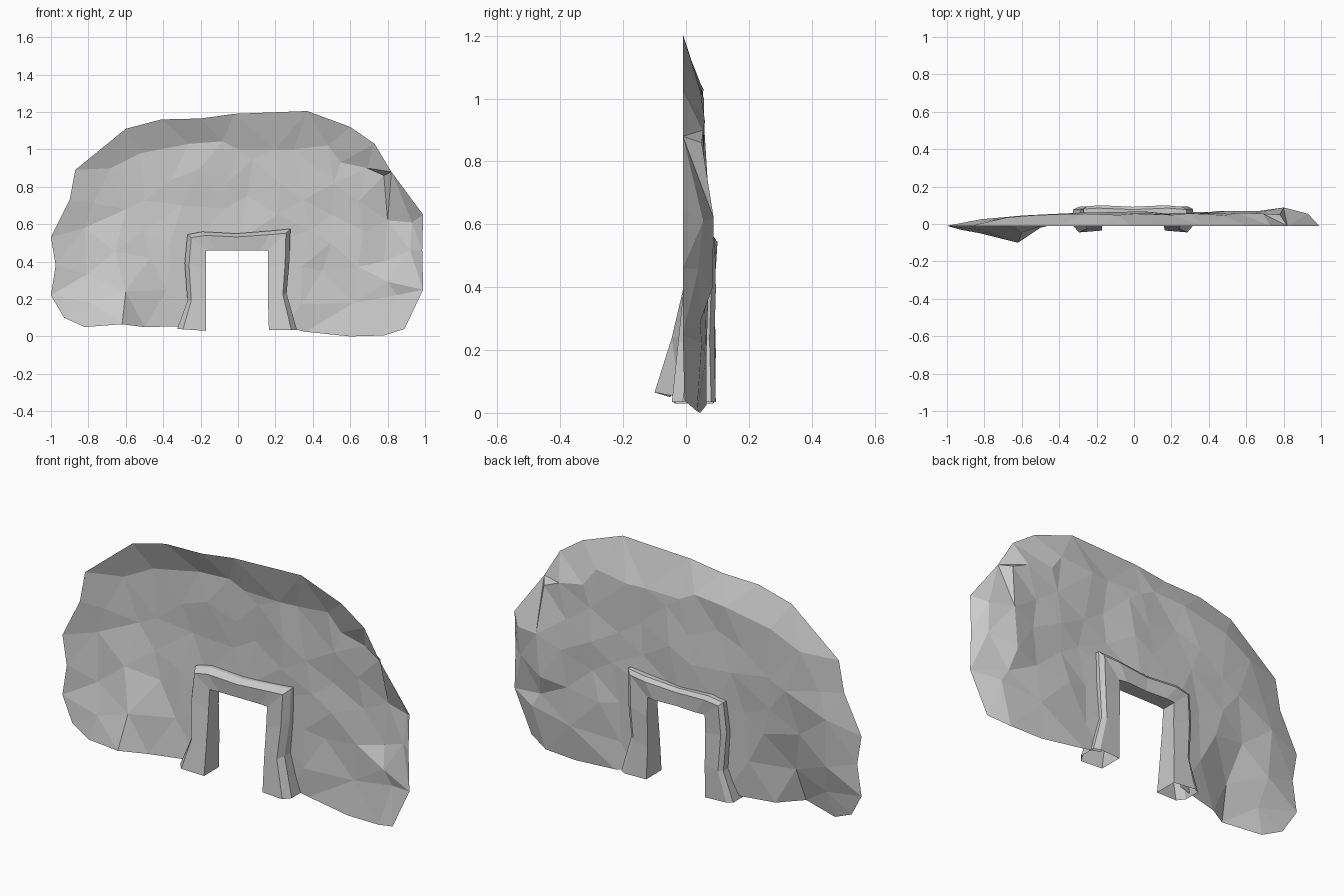
import bpy, bmesh, random
from mathutils import Vector
from mathutils.geometry import delaunay_2d_cdt, intersect_point_line

random.seed(7)


def finish(name, bm):
    bmesh.ops.recalc_face_normals(bm, faces=bm.faces)
    me = bpy.data.meshes.new(name)
    bm.to_mesh(me)
    bm.free()
    ob = bpy.data.objects.new(name, me)
    bpy.context.collection.objects.link(ob)
    return ob


# Rock wall outline: the upper rim lies flat at one depth
EDGE = -0.01
upper_rim = [(0.99, 0.25), (0.985, 0.46), (0.99, 0.65), (0.82, 0.88), (0.73, 1.03),
             (0.6, 1.12), (0.37, 1.205), (-0.02, 1.19), (-0.2, 1.165), (-0.41, 1.16),
             (-0.6, 1.11), (-0.87, 0.89), (-0.9, 0.73), (-1.0, 0.53), (-0.975, 0.38),
             (-1.0, 0.22)]
# Lower edge and doorway notch (x, z, depth)
lower_rim = [(-0.93, 0.1, -0.03), (-0.82, 0.05, -0.05), (-0.62, 0.065, -0.1),
             (-0.5, 0.05, -0.02), (-0.25, 0.055, 0.04), (-0.22, 0.3, 0.05),
             (-0.22, 0.51, 0.06), (0, 0.51, 0.06), (0.22, 0.51, 0.06), (0.22, 0.3, 0.06),
             (0.25, 0.05, 0.06), (0.36, 0.025, 0.065), (0.6, 0.0, 0.045),
             (0.78, 0.005, 0.035), (0.89, 0.04, -0.005)]
# Main bulges of the rock face (x, z, depth)
bulges = [(-0.68, 0.9, 0.035), (-0.52, 0.98, 0.048), (-0.26, 1.03, 0.055), (0.0, 1.0, 0.055),
          (0.3, 1.0, 0.057), (0.55, 0.93, 0.06), (0.69, 0.9, 0.055), (0.78, 0.86, 0.05),
          (0.93, 0.61, 0.055), (0.92, 0.46, 0.04), (0.8, 0.62, 0.088), (0.78, 0.4, 0.085),
          (0.85, 0.22, 0.05), (0.5, 0.65, 0.07), (0.45, 0.35, 0.07), (0.62, 0.18, 0.065),
          (0.05, 0.75, 0.068), (-0.3, 0.7, 0.06), (-0.6, 0.68, 0.045), (-0.82, 0.58, 0.025),
          (-0.81, 0.33, 0.01), (-0.6, 0.24, -0.045), (-0.47, 0.42, 0.035),
          (-0.38, 0.25, 0.03)]
outline = [(x, z, EDGE) for x, z in upper_rim] + lower_rim
keys = outline + bulges


def depth(x, z):
    total = weight = 0.0
    for kx, kz, ky in keys:
        w = 1 / ((x - kx) ** 2 + (z - kz) ** 2 + 1e-6) ** 1.5
        total += w * ky
        weight += w
    return total / weight


def rim_distance(p):
    best = 9.0
    for i, a in enumerate(outline):
        a, b = Vector(a[:2]), Vector(outline[i - 1][:2])
        q, t = intersect_point_line(p, a, b)
        q = a.lerp(b, min(1, max(0, t)))
        best = min(best, (p - Vector((q.x, q.y))).length)
    return best


# Scatter smaller facets between the main bulges
points = list(keys)
for i in range(14):
    for j in range(6):
        p = Vector((-0.95 + 0.146 * i + random.uniform(-0.03, 0.03),
                    0.12 + 0.18 * j + (i % 2) * 0.08 + random.uniform(-0.03, 0.03)))
        gap = min((p - Vector(k[:2])).length for k in points)
        if gap > 0.085 and rim_distance(p) > 0.1:
            points.append((p.x, p.y, depth(*p) + random.uniform(-0.008, 0.01)))

# Triangulate the wall sheet
vs, _, fs, origin, _, _ = delaunay_2d_cdt(
    [Vector(p[:2]) for p in points], [], [list(range(len(outline)))], 1, 1e-5)
bm = bmesh.new()
verts = [bm.verts.new((v.x, points[o[0]][2] if o else depth(*v), v.y))
         for v, o in zip(vs, origin)]
for f in fs:
    bm.faces.new([verts[i] for i in f])
bmesh.ops.delete(bm, geom=[v for v in bm.verts if not v.link_faces], context='VERTS')
finish("rock_wall", bm)

# Door frame: bevelled section swept round the opening, open at the feet
# (inner x, inner z, outer x, outer z, front depth, back depth)
stations = [(-0.17, 0.03, -0.325, 0.04, -0.045, 0.092),
            (-0.17, 0.2, -0.27, 0.19, -0.025, 0.095),
            (-0.17, 0.36, -0.285, 0.39, -0.008, 0.09),
            (-0.17, 0.46, -0.27, 0.545, 0.0, 0.095),
            (-0.12, 0.46, -0.19, 0.56, 0.005, 0.1),
            (0.0, 0.46, -0.01, 0.55, 0.005, 0.092),
            (0.12, 0.46, 0.18, 0.565, 0.005, 0.1),
            (0.16, 0.46, 0.28, 0.575, 0.0, 0.092),
            (0.16, 0.36, 0.275, 0.4, -0.008, 0.095),
            (0.16, 0.2, 0.26, 0.23, -0.025, 0.09),
            (0.165, 0.035, 0.315, 0.035, -0.045, 0.095)]
bm = bmesh.new()
rings = []
for ix, iz, ox, oz, yf, yb in stations:
    bx, bz = ix + 0.8 * (ox - ix), iz + 0.8 * (oz - iz)
    section = [(ix, yf + 0.01, iz), (bx, yf, bz), (ox, yf + 0.035, oz),
               (ox, yb - 0.015, oz), (bx, yb, bz), (ix, yb - 0.005, iz)]
    rings.append([bm.verts.new(c) for c in section])
for a, b in zip(rings, rings[1:]):
    for k in range(6):
        bm.faces.new((a[k], a[k - 1], b[k - 1], b[k]))
finish("door_frame", bm)
